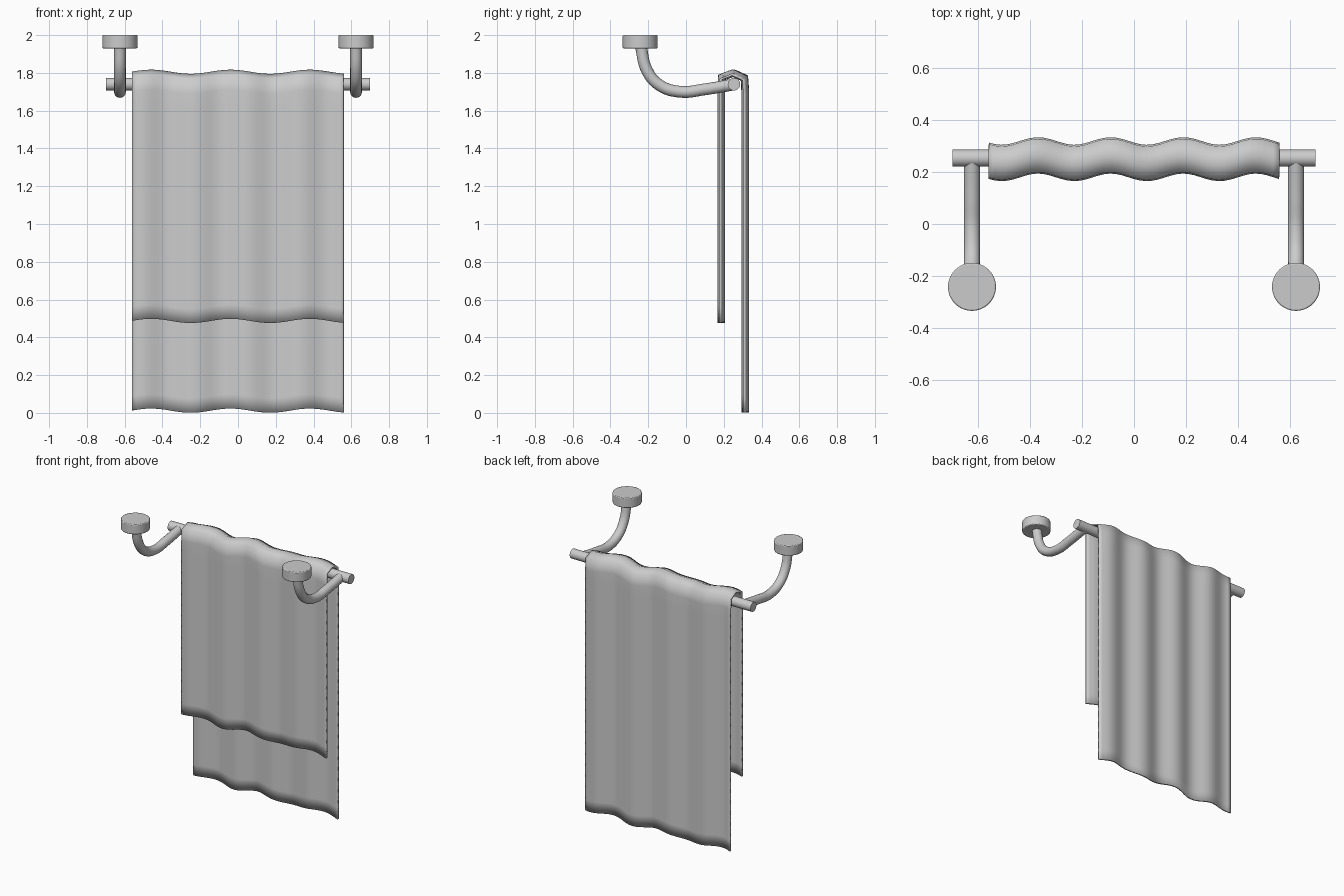
import bpy, bmesh, math

if "Cube" in bpy.data.objects:
    bpy.data.objects.remove(bpy.data.objects["Cube"])

BAR_Y, BAR_Z, MOUNT_X, MOUNT_Y = 0.254, 1.74, 0.625, -0.2425


def cylinder(name, radius, depth, location, rotation=(0, 0, 0), bevel=0):
    bpy.ops.mesh.primitive_cylinder_add(vertices=48, radius=radius, depth=depth,
                                        location=location, rotation=rotation)
    ob = bpy.context.object
    ob.name = name
    if bevel:
        mod = ob.modifiers.new("edge", 'BEVEL')
        mod.width, mod.segments = bevel, 2
    bpy.ops.object.shade_smooth_by_angle(angle=math.radians(35))
    return ob


# Horizontal rail
cylinder("rail", 0.033, 1.40, (0, BAR_Y, BAR_Z), (0, math.pi / 2, 0))

# Mounting discs and curved arms, one pair per side
arm_path = [(-0.241, 1.95), (-0.205, 1.81), (-0.14, 1.735), (-0.03, 1.70),
            (0.10, 1.713), (0.25, 1.738)]
for side, sx in (("left", -1), ("right", 1)):
    x = sx * MOUNT_X
    cylinder(side + "_mount", 0.0925, 0.07, (x, MOUNT_Y, 1.965), bevel=0.005)
    curve = bpy.data.curves.new(side + "_arm", 'CURVE')
    curve.dimensions = '3D'
    curve.bevel_depth = 0.031
    curve.bevel_resolution = 6
    curve.use_fill_caps = True
    spline = curve.splines.new('BEZIER')
    spline.resolution_u = 8
    spline.bezier_points.add(len(arm_path) - 1)
    for p, (y, z) in zip(spline.bezier_points, arm_path):
        p.co = (x, y, z)
        p.handle_left_type = p.handle_right_type = 'AUTO'
    bpy.context.collection.objects.link(bpy.data.objects.new(side + "_arm", curve))

# Towel: draped profile swept along x with gentle ripples
front = [(0.186, 0.487 + (1.70 - 0.487) * i / 16) for i in range(17)]
over = [(0.190, 1.777), (0.25, 1.80), (0.309, 1.774)]
back = [(0.314, 1.70 + (0.012 - 1.70) * i / 22) for i in range(23)]
profile = front + over + back
COLS = 48
bm = bmesh.new()
rows = []
for y, z in profile:
    row = []
    for i in range(COLS + 1):
        x = -0.56 + 1.12 * i / COLS
        dy = 0.0145 * math.cos(math.tau * (x - 0.19) / 0.28)
        dz = 0.011 * math.cos(math.tau * (x + 0.04) / 0.42)
        row.append(bm.verts.new((x, y + dy, z + dz)))
    rows.append(row)
for a, b in zip(rows, rows[1:]):
    for i in range(COLS):
        bm.faces.new((a[i], a[i + 1], b[i + 1], b[i])).smooth = True
mesh = bpy.data.meshes.new("towel")
bm.to_mesh(mesh)
bm.free()
towel = bpy.data.objects.new("towel", mesh)
bpy.context.collection.objects.link(towel)
solid = towel.modifiers.new("thickness", 'SOLIDIFY')
solid.thickness, solid.offset = 0.012, 0
